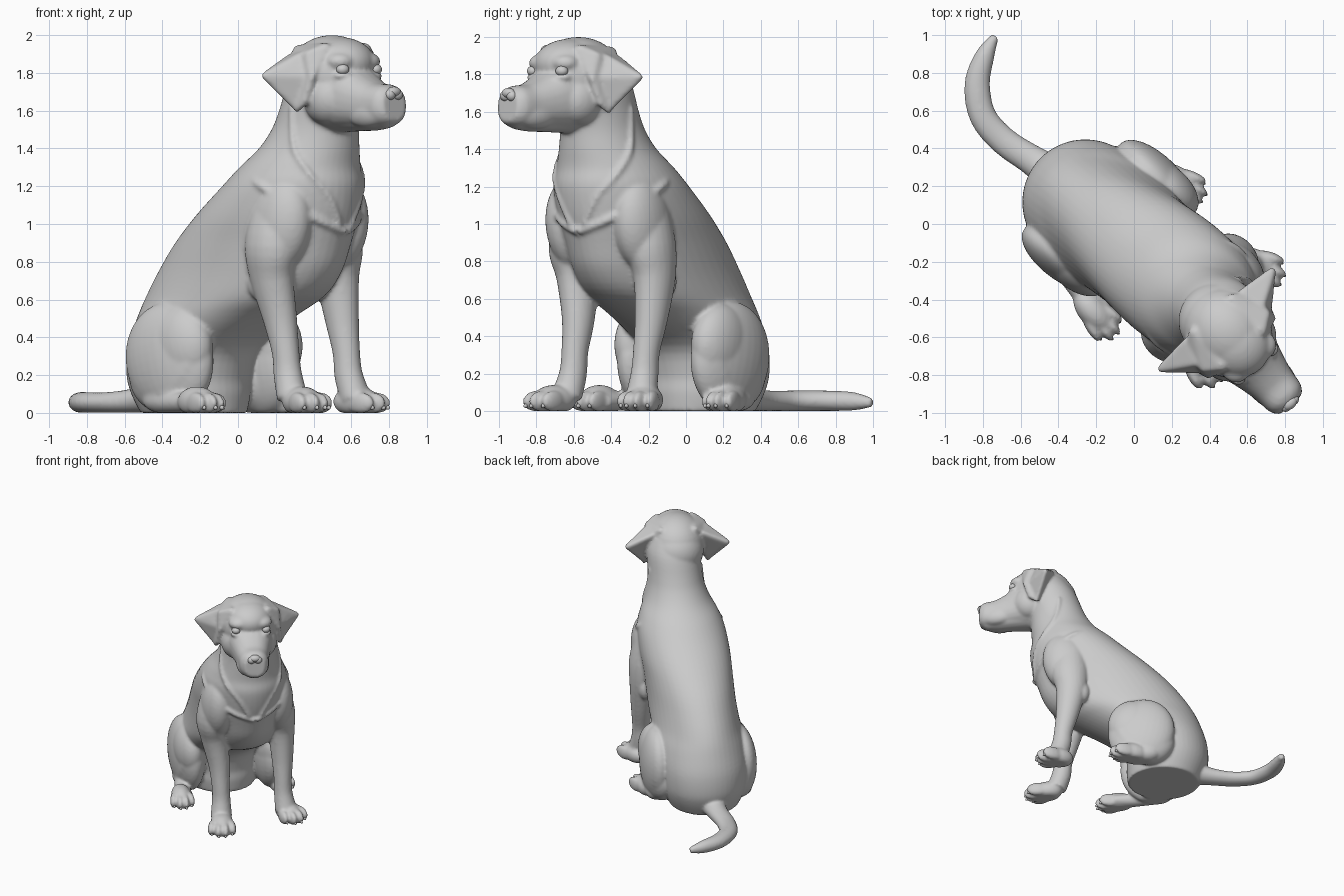
import bpy, bmesh, math
from mathutils import Vector, Matrix

if "Cube" in bpy.data.objects:
    bpy.data.objects.remove(bpy.data.objects["Cube"])

# body frame: forward +x, left +y; the head is turned slightly further
BODY = Matrix.Translation((-.05, -.06, 0)) @ Matrix.Rotation(math.radians(-40), 4, 'Z')
HEAD = BODY @ Matrix.Translation((.76, -.045, 0)) @ Matrix.Rotation(math.radians(-8.7), 4, 'Z')
WORLD = Matrix.Identity(4)
bm = bmesh.new()


def spline(rows, n=4):
    out = []
    for i in range(len(rows) - 1):
        p = [rows[max(0, min(len(rows) - 1, i + k))] for k in (-1, 0, 1, 2)]
        for j in range(n):
            t = j / n
            out.append([.5 * (2*b + (c-a)*t + (2*a-5*b+4*c-d)*t*t + (3*b-a-3*c+d)*t**3)
                        for a, b, c, d in zip(*p)])
    return out + [list(rows[-1])]


def loft(rings, M, target):
    vs = [[target.verts.new(M @ Vector((p[0], p[1], max(p[2], 0)))) for p in r] for r in rings]
    n = len(vs[0])
    for A, B in zip(vs, vs[1:]):
        for i in range(n):
            target.faces.new((A[i], A[(i+1) % n], B[(i+1) % n], B[i]))
    target.faces.new(vs[0][::-1])
    target.faces.new(vs[-1])


def tube(rows, M, ref=(0, 0, 1), e=1.0, target=None):
    # rows of x, y, z, half width, half height
    rows = spline(rows)
    P = [Vector(r[:3]) for r in rows]
    rings = []
    for i, r in enumerate(rows):
        t = (P[min(i+1, len(P)-1)] - P[max(i-1, 0)]).normalized()
        side = Vector(ref).cross(t).normalized()
        up = t.cross(side)
        ring = []
        for k in range(24):
            c, s = math.cos(k*math.tau/24), math.sin(k*math.tau/24)
            ring.append(P[i] + side*r[3]*math.copysign(abs(c)**e, c) + up*r[4]*math.copysign(abs(s)**e, s))
        rings.append(ring)
    loft(rings, M, target or bm)


def ball(c, r, M, yaw=0, pitch=0, target=None):
    T = Matrix.Translation(c) @ Matrix.Rotation(math.radians(yaw), 4, 'Z') \
        @ Matrix.Rotation(math.radians(pitch), 4, 'Y') @ Matrix.Diagonal((*r, 1))
    b = target or bm
    for v in bmesh.ops.create_uvsphere(b, u_segments=32, v_segments=20, radius=1, matrix=M @ T)['verts']:
        v.co.z = max(v.co.z, 0)


def hull(points, s, M):
    # rounded convex flap through the points, mirrored by s
    b = bmesh.new()
    for x, y, z, r in points:
        bmesh.ops.create_icosphere(b, subdivisions=2, radius=r, matrix=M @ Matrix.Translation((x, s*y, z)))
    h = bmesh.ops.convex_hull(b, input=b.verts)
    junk = {g for g in h['geom_interior'] + h['geom_unused'] if isinstance(g, bmesh.types.BMVert)}
    bmesh.ops.delete(b, geom=list(junk), context='VERTS')
    tmp = bpy.data.meshes.new('flap')
    b.to_mesh(tmp)
    b.free()
    bm.from_mesh(tmp)
    bpy.data.meshes.remove(tmp)


def finish(b, name):
    bmesh.ops.recalc_face_normals(b, faces=b.faces)
    me = bpy.data.meshes.new(name)
    b.to_mesh(me)
    b.free()
    me.polygons.foreach_set('use_smooth', [True] * len(me.polygons))
    ob = bpy.data.objects.new(name, me)
    bpy.context.collection.objects.link(ob)
    return ob


# torso and neck: z, back, front, half width
TORSO = spline([(0, -.53, .05, .27), (.1, -.58, .06, .31), (.2, -.605, .06, .33), (.35, -.595, .12, .34),
                (.5, -.55, .36, .345), (.62, -.5, .60, .335), (.75, -.42, .72, .33), (.9, -.3, .78, .335),
                (1.05, -.14, .825, .345), (1.2, .045, .845, .335), (1.3, .16, .83, .30), (1.4, .28, .835, .25),
                (1.5, .36, .84, .22), (1.6, .41, .86, .21), (1.75, .47, .9, .205), (1.86, .54, .9, .17)])


def torso_point(z, ang, off=0):
    r = min(TORSO, key=lambda q: abs(q[0] - z))
    a = math.radians(ang)
    return Vector(((r[1]+r[2])/2 + ((r[2]-r[1])/2 + off)*math.cos(a), (r[3]+off)*math.sin(a), z))


loft([[torso_point(r[0], k*7.5) for k in range(48)] for r in TORSO], BODY, bm)

# tail lying on the floor
tube([(-.42, .26, .09, .1, .09), (-.55, .345, .065, .08, .065), (-.69, .44, .055, .075, .055),
      (-.80, .57, .055, .072, .055), (-.83, .74, .055, .068, .055), (-.79, .89, .052, .052, .05),
      (-.735, .995, .045, .022, .025)], WORLD)

claws = bmesh.new()


def paw(c, yaw, w):
    # pad, four toes and claws
    T = BODY @ Matrix.Translation(c) @ Matrix.Rotation(math.radians(yaw), 4, 'Z')
    ball((-.03, 0, .06), (.13, w*.9, .08), T)
    for k in (-1.5, -.5, .5, 1.5):
        f = .07 if abs(k) < 1 else .03
        ball((f, k*w*.5, .052), (.085, w*.33, .058), T, yaw=k*7)
        ball((f+.068, k*w*.53, .03), (.017, .01, .012), T, pitch=25, target=claws)


for s in (1, -1):
    d = .035
    # shoulder and front leg
    ball((.55, s*.235, 1.0), (.19, .13, .26), BODY, pitch=10)
    tube([(.52, s*.25, 1.08, .1, .13), (.52, s*.272, .88, .12, .15), (.51, s*.27+d*.5, .72, .105, .125),
          (.54, s*.255+d, .5, .085, .095), (.575, s*.25+d, .32, .07, .075),
          (.59, s*.25+d, .2, .072, .078), (.63, s*.26+d, .08, .085, .08)], BODY, ref=(1, 0, 0))
    ball((.42, s*.27+d*.5, .69), (.06, .06, .09), BODY)
    paw((.695 - s*.045, s*.285+d, 0), 14*s, .1)
    # thigh with knee, shin and hind foot; the left leg sits further forward
    f, o = .05*s, .02
    ball((-.11+f, s*.315+o, .285), (.27, .125, .30), BODY, yaw=-5*s, pitch=-12)
    ball((-.04+f, s*.31+o, .36), (.2, .122, .215), BODY, pitch=-15)
    ball((-.16+f, s*.3+o, .2), (.22, .125, .2), BODY)
    tube([(.06+f, s*.32+o, .36, .075, .09), (.0+f, s*.335+o, .22, .08, .1),
          (-.1+f, s*.345+o, .09, .07, .08)], BODY, ref=(1, 0, 0))
    ball((-.14+f, s*.345+o, .07), (.12, .07, .07), BODY)
    tube([(-.17+f*.5, s*.34+o*.5, .06, .055, .06), (.0, s*.37, .055, .06, .055),
          (.1 - s*.05, s*.395, .05, .075, .05)], BODY)
    paw((.105 - s*.055, s*.41-.01, 0), 8*s, .085)
    # skin folds over chest and neck
    tube([(*torso_point(z, s*a, w), .022, .022) for z, a, w in
          ((1.25, 105, -.03), (1.2, 82, -.006), (1.11, 55, -.002), (1.02, 28, 0), (.96, 1, .004))], BODY)
    tube([(*torso_point(z, s*a, -.004), .018, .018) for z, a in
          ((1.62, 100), (1.5, 85), (1.38, 66), (1.26, 42), (1.14, 22), (1.0, 8))], BODY)

# skull, nape and muzzle
ball((-.01, 0, 1.785), (.255, .225, .215), HEAD)
ball((-.1, 0, 1.74), (.2, .205, .19), HEAD, pitch=-30)
ball((.05, 0, 1.855), (.2, .18, .135), HEAD)
tube([(.02, 0, 1.69, .19, .2), (.15, 0, 1.67, .175, .175), (.26, 0, 1.645, .145, .142),
      (.36, 0, 1.63, .122, .118), (.45, 0, 1.628, .11, .11), (.495, 0, 1.63, .08, .085)], HEAD, e=.85)
tube([(.0, 0, 1.57, .13, .09), (.2, 0, 1.55, .1, .06), (.35, 0, 1.54, .08, .045),
      (.455, 0, 1.54, .05, .03)], HEAD)

eyes = bmesh.new()
nose = bmesh.new()
for s in (1, -1):
    ball((.07, s*.1, 1.665), (.14, .12, .14), HEAD)
    ball((.36, s*.065, 1.585), (.13, .06, .075), HEAD, yaw=-10*s, pitch=-5)
    ball((.165, s*.095, 1.86), (.07, .075, .05), HEAD, yaw=35*s)
    ball((.212, s*.118, 1.785), (.03, .05, .02), HEAD, yaw=35*s)
    ball((.212, s*.118, 1.818), (.03, .034, .028), HEAD, yaw=30*s, target=eyes)
    ball((.488, s*.026, 1.685), (.026, .03, .028), HEAD, target=nose)
    # ear: root on the skull, hanging front flap, outer folded tip
    hull([(.1, .14, 1.93, .03), (-.13, .13, 1.92, .03), (.09, .225, 1.78, .02), (-.08, .225, 1.86, .02),
          (.05, .22, 1.9, .02), (-.005, .25, 1.61, .02), (.045, .24, 1.65, .02)], s, HEAD)
    hull([(-.1, .39, 1.785, .022), (-.08, .35, 1.745, .02), (-.12, .2, 1.88, .02), (.0, .23, 1.89, .02),
          (.04, .24, 1.78, .02), (-.01, .25, 1.62, .02), (-.03, .3, 1.82, .022)], s, HEAD)
ball((.488, 0, 1.7), (.03, .042, .027), HEAD, target=nose)

# fuse the overlapping masses into one smooth skin
body = finish(bm, 'dog_body')
rm = body.modifiers.new('fuse', 'REMESH')
rm.mode = 'VOXEL'
rm.voxel_size = .011
rm.use_smooth_shade = True
sm = body.modifiers.new('soften', 'SMOOTH')
sm.factor = .5
sm.iterations = 8
finish(eyes, 'eyes')
finish(nose, 'nose')
finish(claws, 'claws')
